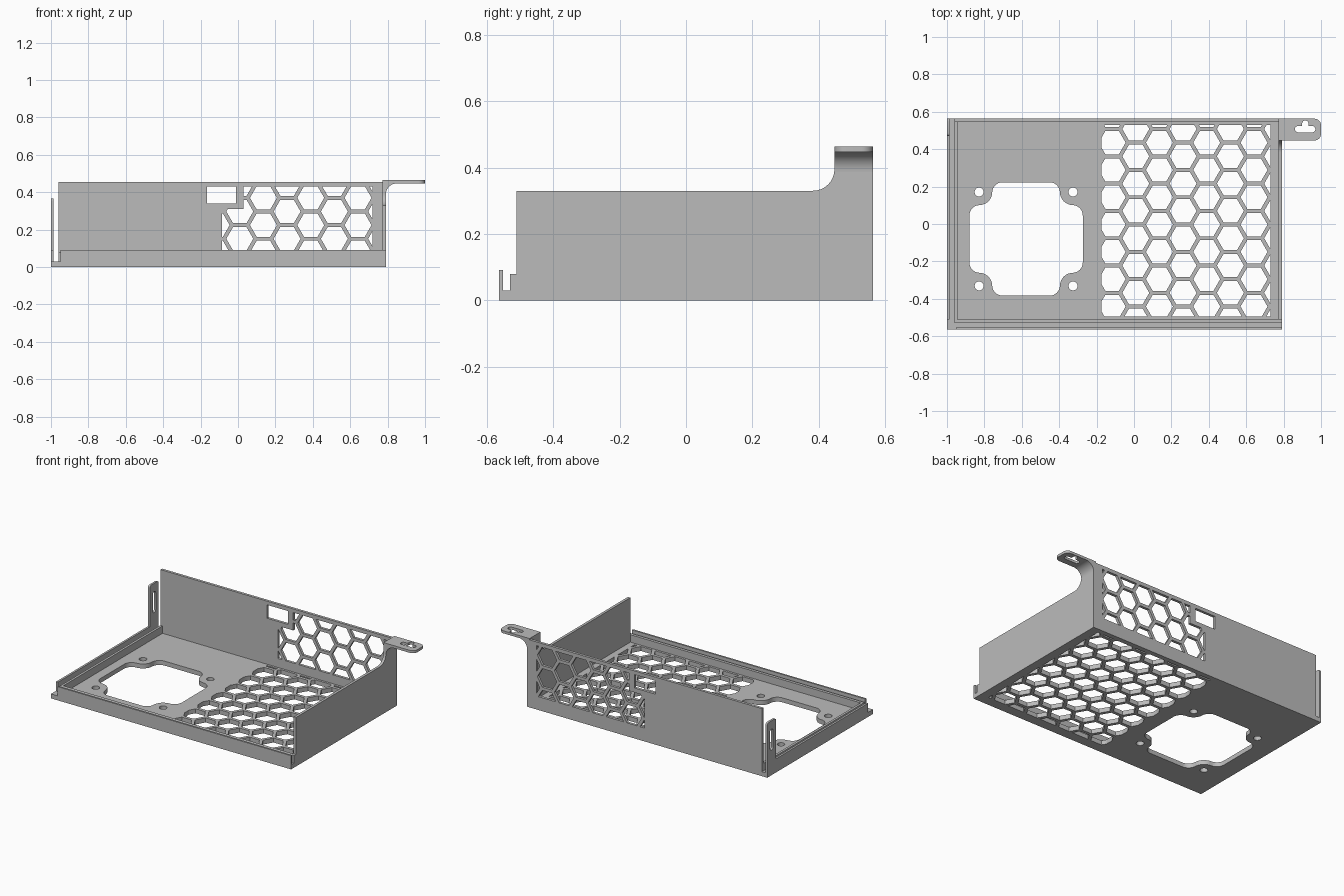
import bpy, bmesh
from math import cos, sin, pi, radians, sqrt, atan2
from mathutils import Matrix, Vector

cube = bpy.data.objects.get("Cube")
if cube:
    bpy.data.objects.remove(cube, do_unlink=True)

grey = bpy.data.materials.new("sheet_grey")
grey.use_nodes = True
GREY = (0.5, 0.5, 0.5, 1)
grey.diffuse_color = GREY
grey.node_tree.nodes["Principled BSDF"].inputs["Base Color"].default_value = GREY

# Sheet planes: columns give the world direction of the sheet's u, v and normal
PLANES = {
    "xy": Matrix(((1, 0, 0), (0, 1, 0), (0, 0, 1))),
    "xz": Matrix(((1, 0, 0), (0, 0, -1), (0, 1, 0))),
    "yz": Matrix(((0, 0, 1), (1, 0, 0), (0, 1, 0))),
}


def sheet(name, plane, low, high, outline, holes=()):
    """Flat sheet with holes, spanning low..high along the axis it faces."""
    curve = bpy.data.curves.new(name, "CURVE")
    curve.dimensions = "2D"
    curve.fill_mode = "BOTH"
    curve.extrude = (high - low) / 2
    for loop in (outline, *holes):
        spline = curve.splines.new("POLY")
        spline.points.add(len(loop) - 1)
        for point, (u, v) in zip(spline.points, loop):
            point.co = (u, v, 0, 1)
        spline.use_cyclic_u = True
    temp = bpy.data.objects.new(name + "_curve", curve)
    bpy.context.collection.objects.link(temp)
    bpy.context.view_layer.update()
    graph = bpy.context.evaluated_depsgraph_get()
    mesh = bpy.data.meshes.new_from_object(temp.evaluated_get(graph))
    bpy.data.objects.remove(temp, do_unlink=True)
    bpy.data.curves.remove(curve)

    axis = 3 - sum("xyz".index(c) for c in plane)
    offset = Vector((0, 0, 0))
    offset[axis] = (low + high) / 2
    bm = bmesh.new()
    bm.from_mesh(mesh)
    bmesh.ops.transform(bm, matrix=Matrix.Translation(offset) @ PLANES[plane].to_4x4(), verts=bm.verts)
    bmesh.ops.remove_doubles(bm, verts=bm.verts, dist=1e-5)
    bmesh.ops.recalc_face_normals(bm, faces=bm.faces)
    bm.to_mesh(mesh)
    bm.free()
    mesh.name = name
    mesh.materials.clear()
    mesh.materials.append(grey)
    obj = bpy.data.objects.new(name, mesh)
    bpy.context.collection.objects.link(obj)
    return obj


def rect(u0, u1, v0, v1):
    return [(u0, v0), (u1, v0), (u1, v1), (u0, v1)]


def arc(cu, cv, r, start, end, n=8):
    angles = [radians(start + (end - start) * i / n) for i in range(n + 1)]
    return [(cu + r * cos(a), cv + r * sin(a)) for a in angles]


def clip(poly, normal, limit):
    """Keep the part of a polygon where dot(point, normal) <= limit."""
    out = []
    for a, b in zip(poly, poly[1:] + poly[:1]):
        da = a[0] * normal[0] + a[1] * normal[1] - limit
        db = b[0] * normal[0] + b[1] * normal[1] - limit
        if da <= 0:
            out.append(a)
        if da * db < 0:
            t = da / (da - db)
            out.append((a[0] + t * (b[0] - a[0]), a[1] + t * (b[1] - a[1])))
    return out


def area(p):
    return abs(sum(a[0] * b[1] - b[0] * a[1] for a, b in zip(p, p[1:] + p[:1]))) / 2


def honeycomb(region, u0, v0, pitch=0.146, bar=0.021):
    """Hexagonal holes trimmed to a region; (u0, v0) is one cell centre."""
    holes = []
    for col in range(-10, 11):
        for row in range(-10, 11):
            cu = u0 + col * pitch * sqrt(3) / 2
            cv = v0 + (row + (col % 2) / 2) * pitch
            cell = region
            for k in range(6):
                n = (cos(pi / 6 + k * pi / 3), sin(pi / 6 + k * pi / 3))
                cell = clip(cell, n, cu * n[0] + cv * n[1] + (pitch - bar) / 2)
            if len(cell) > 2 and area(cell) > 5e-5:
                holes.append(cell)
    return holes


def fan_opening(cx, cy, half=0.303, screw=0.251, r1=0.055, r2=0.07):
    """Square opening whose corners curve around the four screw holes."""
    c = half - r1
    rise = sqrt((r1 + r2) ** 2 - (screw - c) ** 2)
    d = screw - rise
    a = atan2(rise, screw - c) * 180 / pi
    quarter = arc(c, d, r1, 0, a)
    quarter += arc(screw, screw, r2, 180 + a, 270 - a, 12)[1:-1]
    quarter += arc(d, c, r1, 90 - a, 90)
    loop = []
    for k in range(4):
        co, si = round(cos(k * pi / 2)), round(sin(k * pi / 2))
        loop += [(cx + u * co - v * si, cy + u * si + v * co) for u, v in quarter]
    screws = [arc(cx + sx * screw, cy + sy * screw, 0.024, 0, 345, 23)
              for sx in (-1, 1) for sy in (-1, 1)]
    return [loop] + screws


LEFT, RIGHT, FRONT, BACK = 0.79, -1.0, -0.563, 0.563
FLOOR, WALL = 0.03, 0.018
INNER_X, INNER_Y = -0.96, -0.53
TOP = 0.464

# Floor with fan opening and honeycomb vent
vent = honeycomb(rect(-0.175, 0.73, -0.495, 0.53), 0.136, 0.435)
sheet("floor", "xy", 0, FLOOR, rect(RIGHT, LEFT, FRONT, BACK),
      fan_opening(-0.577, -0.08) + vent)

# Back wall with stepped honeycomb vent and socket window
step = [(-0.085, 0.09), (0.72, 0.09), (0.72, 0.43), (0.03, 0.43), (0.03, 0.31), (-0.085, 0.31)]
sheet("back_wall", "xz", BACK - WALL, BACK, rect(INNER_X, LEFT - WALL, FLOOR, 0.455),
      honeycomb(step, 0.136, 0.224) + [rect(-0.165, -0.01, 0.34, 0.43)])

# Left wall rising to the mounting ear
ear_y = 0.447
side = [(-0.51, FLOOR), (BACK, FLOOR), (BACK, TOP), (ear_y, TOP)]
side += arc(ear_y - 0.065, 0.395, 0.065, 0, -90) + [(-0.51, 0.33)]
sheet("left_wall", "yz", LEFT - WALL, LEFT, side)

# Mounting ear with keyhole slot and curved bend under it
ear = [(LEFT, ear_y)] + arc(0.965, ear_y + 0.035, 0.035, -90, 0)
ear += arc(0.965, BACK - 0.035, 0.035, 0, 90) + [(LEFT, BACK)]
keyhole = arc(0.877, 0.507, 0.017, 90, 270) + arc(0.953, 0.507, 0.017, -90, 90)
keyhole += arc(0.916, 0.537, 0.017, 0, 180)
keyhole.insert(18, (0.933, 0.524))
keyhole.append((0.899, 0.524))
sheet("mounting_ear", "xy", 0.447, TOP, ear, [keyhole])
bend = [(LEFT, 0.447)] + arc(LEFT + 0.06, 0.387, 0.06, 180, 90, 12)
sheet("ear_bend", "xz", ear_y, BACK, bend)

# Channel rails along the front and right edges
sheet("front_outer_rail", "xz", FRONT, FRONT + 0.012, rect(-0.95, LEFT, FLOOR, 0.092))
sheet("front_inner_rail", "xz", INNER_Y, INNER_Y + 0.02, rect(INNER_X, LEFT, FLOOR, 0.08))
sheet("right_inner_rail", "yz", INNER_X, INNER_X + 0.016,
      rect(INNER_Y + 0.02, BACK - WALL, FLOOR, 0.08))

# Right outer rail with slotted tab at the back
tab = [(-0.51, FLOOR), (BACK, FLOOR)] + arc(BACK - 0.015, 0.352, 0.015, 0, 90, 4)
tab += arc(0.485, 0.352, 0.015, 90, 180, 4) + [(0.47, 0.092), (-0.51, 0.092)]
slot = arc(0.517, 0.295, 0.016, 0, 180) + arc(0.517, 0.185, 0.016, 180, 360)
sheet("right_outer_rail", "yz", RIGHT, RIGHT + 0.014, tab, [slot])

# Smooth the rounded edges, keep folds sharp
for obj in bpy.context.collection.objects:
    obj.select_set(obj.type == "MESH" and grey.name in obj.data.materials)
bpy.context.view_layer.objects.active = bpy.data.objects["floor"]
bpy.ops.object.shade_smooth_by_angle(angle=radians(30))
